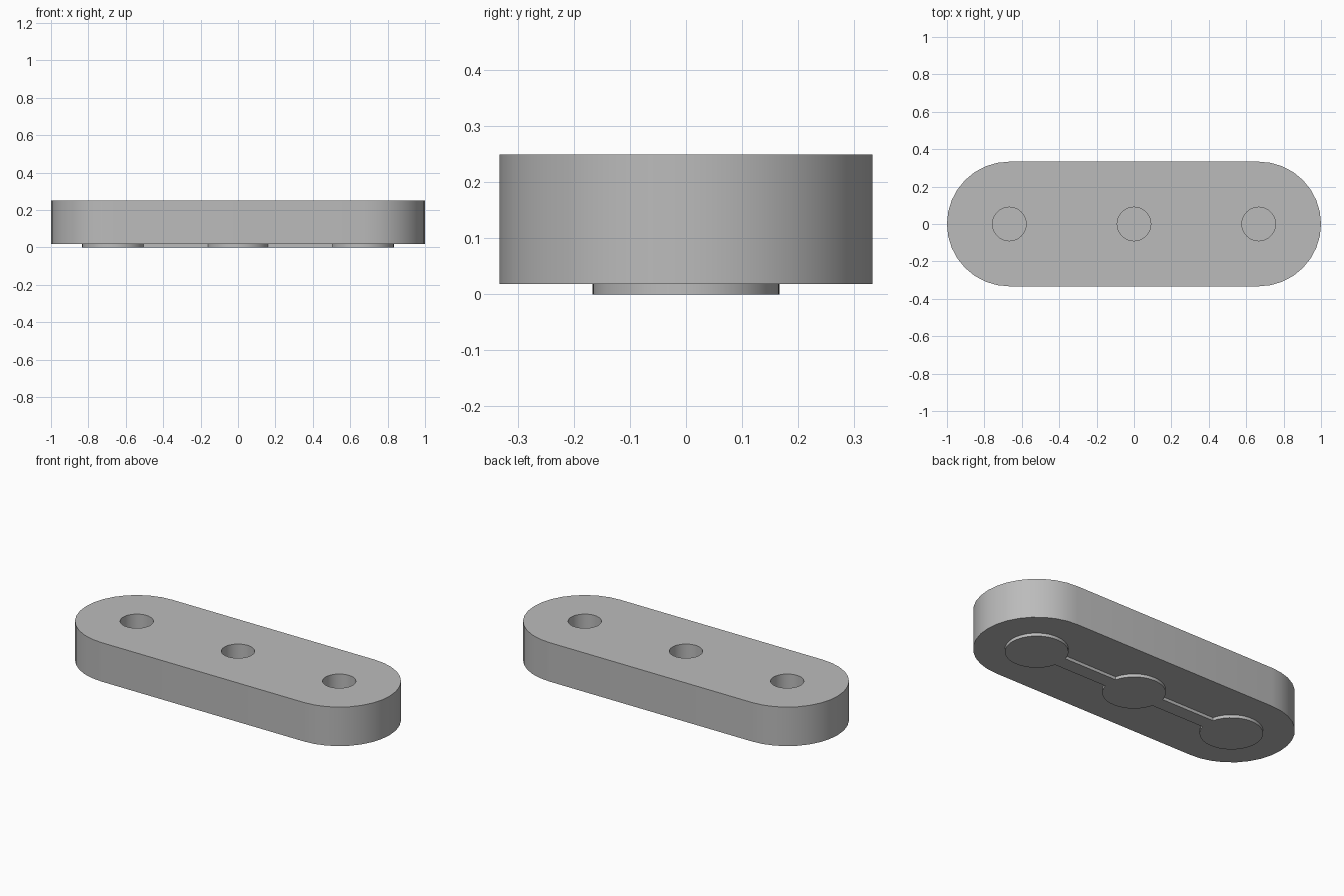
import bpy, bmesh
from math import pi, asin, cos, sin, radians

cube = bpy.data.objects.get("Cube")
if cube:
    bpy.data.objects.remove(cube)

CENTRES = (-2 / 3, 0, 2 / 3)
END_R, PAD_R, HOLE_R = 1 / 3, 1 / 6, 0.09
STRIP_HALF = 0.042
BASE_Z, TOP_Z, HOLE_FLOOR = 0.018, 0.25, 0.05

grey = bpy.data.materials.new("plain grey")
grey.use_nodes = True
colour = (0.5, 0.5, 0.5, 1)
grey.diffuse_color = colour
grey.node_tree.nodes["Principled BSDF"].inputs["Base Color"].default_value = colour


def arc(cx, radius, start, end, steps):
    return [(cx + radius * cos(start + (end - start) * i / steps),
             radius * sin(start + (end - start) * i / steps))
            for i in range(steps + 1)]


def extrude_outline(name, outline, z0, z1):
    bm = bmesh.new()
    base = bm.faces.new([bm.verts.new((x, y, z0)) for x, y in outline])
    top = bmesh.ops.extrude_face_region(bm, geom=[base], use_keep_orig=True)["geom"]
    moved = [v for v in top if isinstance(v, bmesh.types.BMVert)]
    bmesh.ops.translate(bm, verts=moved, vec=(0, 0, z1 - z0))
    bmesh.ops.recalc_face_normals(bm, faces=bm.faces)
    mesh = bpy.data.meshes.new(name)
    bm.to_mesh(mesh)
    bm.free()
    mesh.materials.append(grey)
    obj = bpy.data.objects.new(name, mesh)
    bpy.context.collection.objects.link(obj)
    return obj


def smooth(obj):
    bpy.ops.object.select_all(action="DESELECT")
    obj.select_set(True)
    bpy.context.view_layer.objects.active = obj
    bpy.ops.object.shade_smooth_by_angle(angle=radians(35))


# Round-ended body
outline = (arc(CENTRES[2], END_R, -pi / 2, pi / 2, 16)
           + arc(CENTRES[0], END_R, pi / 2, 3 * pi / 2, 16))
body = extrude_outline("body", outline, BASE_Z, TOP_Z)

# Three blind holes in the top
for i, cx in enumerate(CENTRES):
    circle = arc(cx, HOLE_R, 0, 2 * pi, 32)[:-1]
    cutter = extrude_outline(f"hole_cutter_{i + 1}", circle, HOLE_FLOOR, TOP_Z + 0.1)
    cutter.hide_render = True
    cut = body.modifiers.new(f"hole_{i + 1}", "BOOLEAN")
    cut.operation = "DIFFERENCE"
    cut.solver = "EXACT"
    cut.object = cutter
    bpy.context.view_layer.objects.active = body
    bpy.ops.object.modifier_apply(modifier=cut.name)
    bpy.data.objects.remove(cutter)
smooth(body)

# Raised underside: round pads joined by a narrow strip, mirrored about y = 0
neck = asin(STRIP_HALF / PAD_R)
upper = []
for cx in CENTRES:
    start = pi if cx < 0 else pi - neck
    end = 0 if cx > 0 else neck
    upper += arc(cx, PAD_R, start, end, 16)
lower = [(x, -y) for x, y in reversed(upper[1:-1])]
pads = extrude_outline("underside_pads", upper + lower, 0, BASE_Z + 0.004)
smooth(pads)
